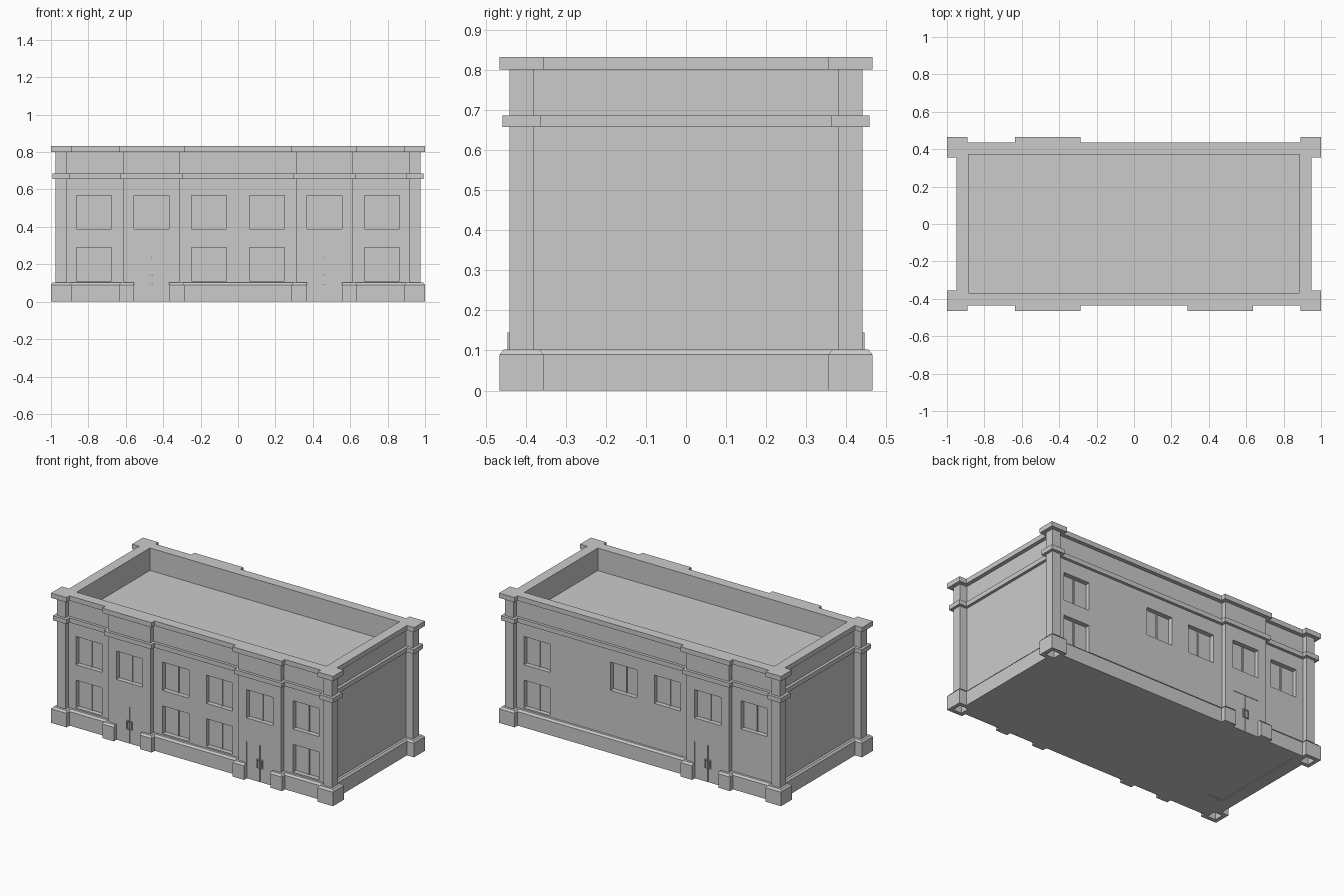
import bpy
import bmesh
from mathutils import Vector

cube = bpy.data.objects.get("Cube")
if cube:
    bpy.data.objects.remove(cube, do_unlink=True)

grey = bpy.data.materials.new("stone_grey")
grey.use_nodes = True
colour = (0.6, 0.6, 0.6, 1)
grey.diffuse_color = colour
grey.node_tree.nodes["Principled BSDF"].inputs["Base Color"].default_value = colour

BAY, BAY_HALF = 0.462, 0.15          # projecting entrance bays
WALL, FACE = 0.41, 0.44              # wall plane and pillar plane
DEPTH, DOOR_DEPTH = 0.03, 0.01       # depth of window and door recesses
HALF = 0.093                         # half width of openings


def make_object(name, bm):
    bmesh.ops.recalc_face_normals(bm, faces=bm.faces)
    mesh = bpy.data.meshes.new(name)
    bm.to_mesh(mesh)
    bm.free()
    mesh.materials.append(grey)
    obj = bpy.data.objects.new(name, mesh)
    bpy.context.collection.objects.link(obj)
    return obj


def add_box(bm, x, y, z):
    """Box from pairs of limits."""
    verts = bmesh.ops.create_cube(bm, size=1)["verts"]
    for v in verts:
        for axis, pair in enumerate((x, y, z)):
            v.co[axis] = min(pair) if v.co[axis] < 0 else max(pair)


# Plan outline: one long side and one short side, with pillars and bays
def run(bays):
    pts = [(-0.975, -FACE), (-0.915, -FACE), (-0.915, -WALL)]
    for b in bays:
        pts += [(b - BAY_HALF, -WALL), (b - BAY_HALF, -FACE),
                (b + BAY_HALF, -FACE), (b + BAY_HALF, -WALL)]
    pts += [(0.915, -WALL), (0.915, -FACE), (0.975, -FACE),
            (0.975, -0.38), (0.925, -0.38), (0.925, 0.38), (0.975, 0.38)]
    return pts


outline = run([-BAY, BAY]) + [(-x, -y) for x, y in run([BAY])]


def offset(points, d):
    """Push a right-angled counter-clockwise outline outwards."""
    result = []
    for i, p in enumerate(points):
        p = Vector(p)
        e1 = (p - Vector(points[i - 1])).normalized()
        e2 = (Vector(points[(i + 1) % len(points)]) - p).normalized()
        result.append(p + d * Vector((e1.y + e2.y, -e1.x - e2.x)))
    return result


# Shell: plinth, walls, string course and cornice lofted in one piece
levels = [(0.025, 0), (0.025, 0.09), (0.015, 0.102), (0, 0.102), (0, 0.657),
          (0.018, 0.657), (0.018, 0.686), (0, 0.686), (0, 0.801),
          (0.025, 0.801), (0.025, 0.832)]
bm = bmesh.new()
rings = [[bm.verts.new((p.x, p.y, z)) for p in offset(outline, d)] for d, z in levels]
for low, high in zip(rings, rings[1:]):
    for i in range(len(low)):
        j = (i + 1) % len(low)
        bm.faces.new((low[i], low[j], high[j], high[i]))
bm.faces.new(rings[0][::-1])
bm.faces.new(rings[-1])
building = make_object("building_shell", bm)

# Openings as (side, centre x, wall plane); side -1 is the front
UPPER, LOWER, DOOR = (0.388, 0.569), (0.111, 0.289), (0, 0.237)
windows, doors = [], []
for side in (-1, 1):
    for x in (-0.77, -BAY, -0.155, 0.155, BAY, 0.77):
        in_bay = abs(x) == BAY
        if side == 1 and x == BAY:
            continue
        plane = side * (FACE if in_bay else WALL)
        windows.append((side, x, plane, UPPER))
        if in_bay:
            doors.append((side, x, plane))
        elif side == -1 or x == 0.77:
            windows.append((side, x, plane, LOWER))

# Cut the roof well, floor panel, windows, doorways and hollow pillar feet
bm = bmesh.new()
add_box(bm, (-0.885, 0.885), (-0.37, 0.372), (0.688, 1))
add_box(bm, (-0.865, -0.755), (-0.25, 0.375), (-0.1, 0.004))
for side, x, plane, z in windows:
    add_box(bm, (x - HALF, x + HALF), (plane - side * DEPTH, plane + side * 0.005), z)
for side, x, plane in doors:
    add_box(bm, (x - HALF, x + HALF), (plane - side * DOOR_DEPTH, plane + side * 0.1),
            (-0.1, DOOR[1]))
for sx in (-1, 1):
    for sy in (-1, 1):
        add_box(bm, (sx * 0.915, sx * 0.975), (sy * 0.38, sy * 0.44), (-0.1, 0.085))
cutter = make_object("cutter", bm)
cutter.hide_render = True
mod = building.modifiers.new("openings", "BOOLEAN")
mod.operation = "DIFFERENCE"
mod.solver = "EXACT"
mod.object = cutter
bpy.context.view_layer.objects.active = building
bpy.ops.object.modifier_apply(modifier=mod.name)
bpy.data.objects.remove(cutter, do_unlink=True)

# Window centre bars
bm = bmesh.new()
for side, x, plane, z in windows:
    back = plane - side * DEPTH
    add_box(bm, (x - 0.005, x + 0.005), (back, back + side * 0.006), z)
make_object("window_bars", bm)

# Double door leaves with a gap between, and pull handles
leaves, handles = bmesh.new(), bmesh.new()
for side, x, plane in doors:
    back = plane - side * DOOR_DEPTH
    front = back + side * 0.007
    grip = (front, front + side * 0.008)
    for s in (-1, 1):
        add_box(leaves, (x + s * 0.002, x + s * HALF), (back, front), DOOR)
        add_box(handles, (x + s * 0.014, x + s * 0.02), grip, (0.09, 0.145))
        for z in (0.09, 0.139):
            add_box(handles, (x + s * 0.003, x + s * 0.014), grip, (z, z + 0.006))
make_object("door_leaves", leaves)
make_object("door_handles", handles)
